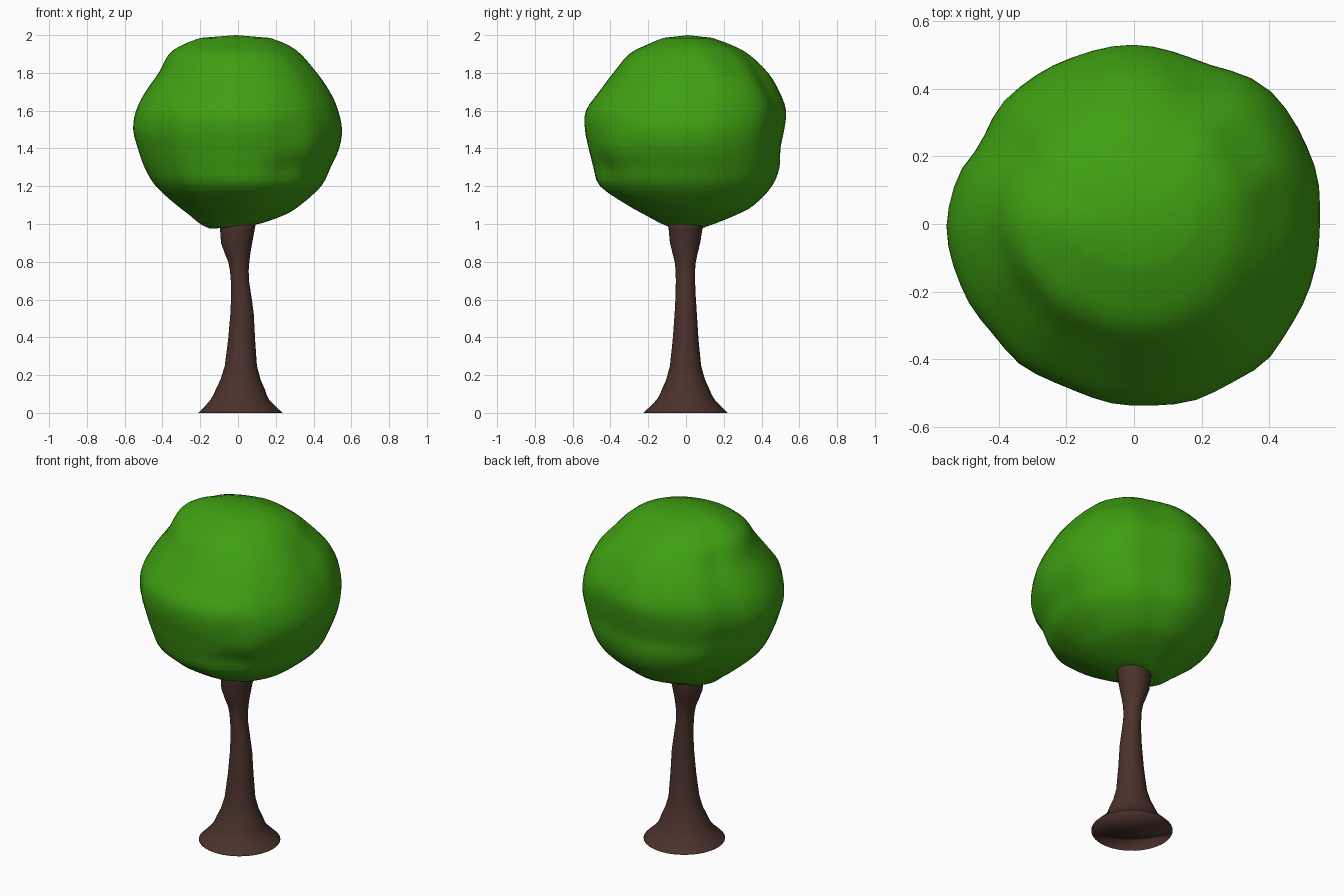
import bpy, bmesh, math
from mathutils import Vector

if "Cube" in bpy.data.objects:
    bpy.data.objects.remove(bpy.data.objects["Cube"])


def material(name, rgb):
    m = bpy.data.materials.new(name)
    m.diffuse_color = (*rgb, 1)
    m.use_nodes = True
    m.node_tree.nodes["Principled BSDF"].inputs["Base Color"].default_value = m.diffuse_color
    return m


def spline(p, q, r, s, t):
    return 0.5 * (2*q + (r - p)*t + (2*p - 5*q + 4*r - s)*t*t + (3*q - p - 3*r + s)*t**3)


def refine(rings, steps):
    """Smoothly insert rings between the measured ones."""
    out, n = [], len(rings)
    for i in range(n - 1):
        four = [rings[max(0, min(n - 1, i + k))] for k in (-1, 0, 1, 2)]
        for j in range(steps):
            out.append([spline(*v, j / steps) for v in zip(*four)])
    return out + [rings[-1]]


def loft(name, rings, sides, mat, outline=None, dents=(), caps=(0, 0)):
    """Rings are (z, x min, x max, y min, y max); ends close on a centre point."""
    bm = bmesh.new()
    loops = []
    for z, x0, x1, y0, y1 in rings:
        loop = []
        for k in range(sides):
            a = 2 * math.pi * k / sides
            f = outline(math.degrees(a)) if outline else 1
            loop.append(bm.verts.new(((x0 + x1)/2 + (x1 - x0)/2*f*math.cos(a),
                                      (y0 + y1)/2 + (y1 - y0)/2*f*math.sin(a), z)))
        loops.append(loop)
    for lo, hi in zip(loops, loops[1:]):
        for k in range(sides):
            n = (k + 1) % sides
            bm.faces.new((lo[k], lo[n], hi[n], hi[k]))
    for loop, rise in ((loops[0], caps[0]), (loops[-1], caps[1])):
        c = sum((v.co for v in loop), Vector()) / sides
        tip = bm.verts.new(c + Vector((0, 0, rise)))
        for k in range(sides):
            bm.faces.new((loop[k], loop[(k + 1) % sides], tip))
    # Soft dents (positive depth) and bulges (negative depth)
    for x, y, z, radius, depth in dents:
        p = Vector((x, y, z))
        inward = (Vector((0, 0, 1.5)) - p).normalized()
        for v in bm.verts:
            v.co += inward * depth * math.exp(-((v.co - p).length / radius) ** 2)
    bmesh.ops.recalc_face_normals(bm, faces=bm.faces)
    me = bpy.data.meshes.new(name)
    bm.to_mesh(me)
    bm.free()
    me.materials.append(mat)
    for p in me.polygons:
        p.use_smooth = True
    ob = bpy.data.objects.new(name, me)
    bpy.context.collection.objects.link(ob)
    return ob


# Trunk: flared foot, slim waist, wider top tucked into the crown
trunk = [(0, -.21, .235, -.225, .22), (.015, -.195, .22, -.21, .205),
         (.07, -.145, .165, -.155, .152), (.13, -.115, .14, -.125, .122),
         (.25, -.07, .10, -.085, .08), (.53, -.04, .083, -.06, .057),
         (.70, -.038, .058, -.054, .048), (.80, -.052, .06, -.06, .052),
         (.90, -.09, .075, -.085, .075), (1.03, -.095, .10, -.095, .095)]
loft("trunk", refine(trunk, 2), 32, material("bark", (.07, .032, .024)))

# Crown: irregular rounded mass with an uneven outline seen from above
lobes = [(0, 1), (20, 1.03), (45, 1.055), (68, .98), (90, 1), (112, .985), (134, .98),
         (151, .94), (166, .985), (180, 1), (203, .98), (220, .963), (231, .98),
         (247, .966), (270, 1), (293, 1.03), (310, 1.035), (327, 1.01), (360, 1)]


def crown_outline(deg):
    for (a, f), (b, g) in zip(lobes, lobes[1:]):
        if deg <= b:
            t = (deg - a) / (b - a)
            t = t * t * (3 - 2 * t)
            return f + (g - f) * t
    return 1


crown = [(.975, -.15, .04, -.08, .09), (1.0, -.20, .12, -.13, .15),
         (1.05, -.26, .25, -.22, .27), (1.1, -.325, .33, -.31, .36),
         (1.2, -.435, .44, -.455, .455), (1.3, -.495, .49, -.49, .495),
         (1.4, -.53, .535, -.515, .50), (1.5, -.555, .55, -.535, .52),
         (1.6, -.54, .53, -.53, .53), (1.7, -.49, .49, -.46, .495),
         (1.8, -.42, .43, -.385, .435), (1.9, -.365, .335, -.30, .33),
         (1.95, -.29, .26, -.205, .235), (1.985, -.20, .17, -.12, .14)]
dents = [(.27, -.44, 1.28, .08, .02), (.26, -.43, 1.48, .08, .015),
         (.36, -.38, 1.4, .1, -.012), (.22, .42, 1.78, .1, .015),
         (.32, .25, 1.84, .1, .02), (.42, .06, 1.8, .1, .015),
         (0, 0, .98, .09, .02)]
loft("crown", refine(crown, 3), 56, material("leaves", (.05, .35, .006)),
     crown_outline, dents, (.01, .015))
